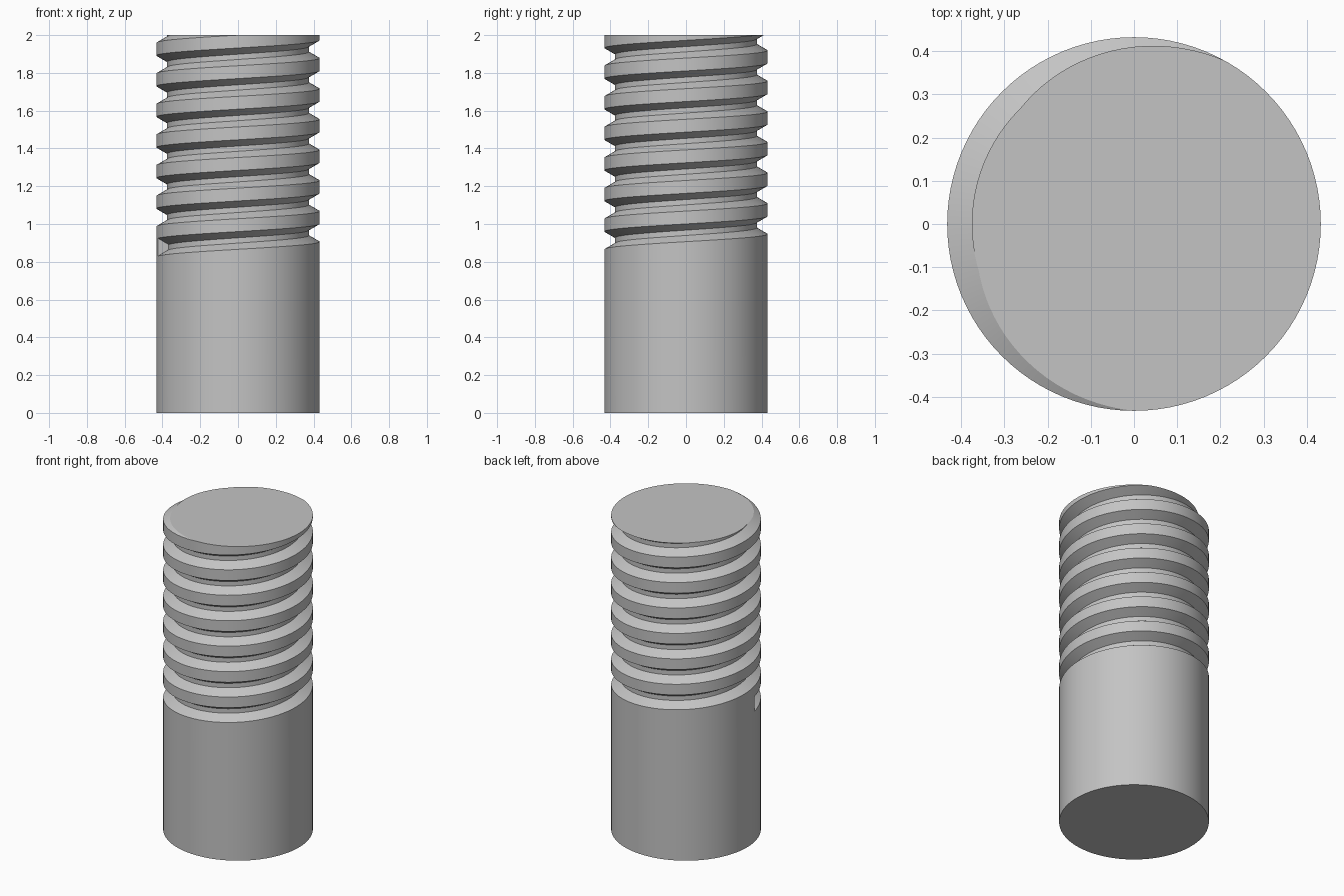
import bpy
import bmesh
import math

if "Cube" in bpy.data.objects:
    bpy.data.objects.remove(bpy.data.objects["Cube"])

RADIUS, CORE = 0.432, 0.375      # crest and root radii
HEIGHT, PITCH = 2.0, 0.162
FLANK, ROOT = 0.033, 0.028       # groove flank and flat heights
SEG, TURNS = 96, 9
START = math.radians(191.25)     # where the groove begins
START_Z = 0.8305

bm = bmesh.new()


def helix(radius, lift):
    """One helical row of vertices."""
    row = []
    for i in range(SEG * TURNS + 1):
        a = START + 2 * math.pi * i / SEG
        z = START_Z + lift + PITCH * i / SEG
        row.append(bm.verts.new((radius * math.cos(a), radius * math.sin(a), z)))
    return row


# Groove profile swept up the rod
rows = [helix(RADIUS, 0), helix(CORE, FLANK),
        helix(CORE, FLANK + ROOT), helix(RADIUS, 2 * FLANK + ROOT)]
low, high = rows[0], rows[3]
for a, b in zip(rows, rows[1:]):
    for i in range(SEG * TURNS):
        bm.faces.new((a[i], a[i + 1], b[i + 1], b[i]))

# Thread crest joins each turn of the groove to the next
for i in range(SEG * (TURNS - 1)):
    bm.faces.new((high[i], high[i + 1], low[i + 1 + SEG], low[i + SEG]))

# Blunt end wall where the groove starts
bm.faces.new([r[0] for r in rows])

# Plain shank and bottom cap
base = [bm.verts.new((v.co.x, v.co.y, 0)) for v in low[:SEG]]
for i in range(SEG - 1):
    bm.faces.new((base[i], base[i + 1], low[i + 1], low[i]))
bm.faces.new((base[-1], base[0], low[0], high[0], low[SEG], low[SEG - 1]))
bm.faces.new(base[::-1])

# Cut the thread off level and cap the top
cut = bmesh.ops.bisect_plane(bm, geom=bm.verts[:] + bm.edges[:] + bm.faces[:],
                             plane_co=(0, 0, HEIGHT), plane_no=(0, 0, 1),
                             clear_outer=True)
rim = [e for e in cut["geom_cut"] if isinstance(e, bmesh.types.BMEdge)]
bmesh.ops.edgenet_fill(bm, edges=rim)
bmesh.ops.recalc_face_normals(bm, faces=bm.faces[:])

mesh = bpy.data.meshes.new("threaded_rod")
bm.to_mesh(mesh)
bm.free()
rod = bpy.data.objects.new("threaded_rod", mesh)
bpy.context.collection.objects.link(rod)

# Plain grey metal
grey = bpy.data.materials.new("grey metal")
grey.diffuse_color = (0.55, 0.55, 0.55, 1)
grey.use_nodes = True
grey.node_tree.nodes["Principled BSDF"].inputs["Base Color"].default_value = grey.diffuse_color
mesh.materials.append(grey)

bpy.context.view_layer.objects.active = rod
rod.select_set(True)
bpy.ops.object.shade_smooth_by_angle(angle=math.radians(30))
